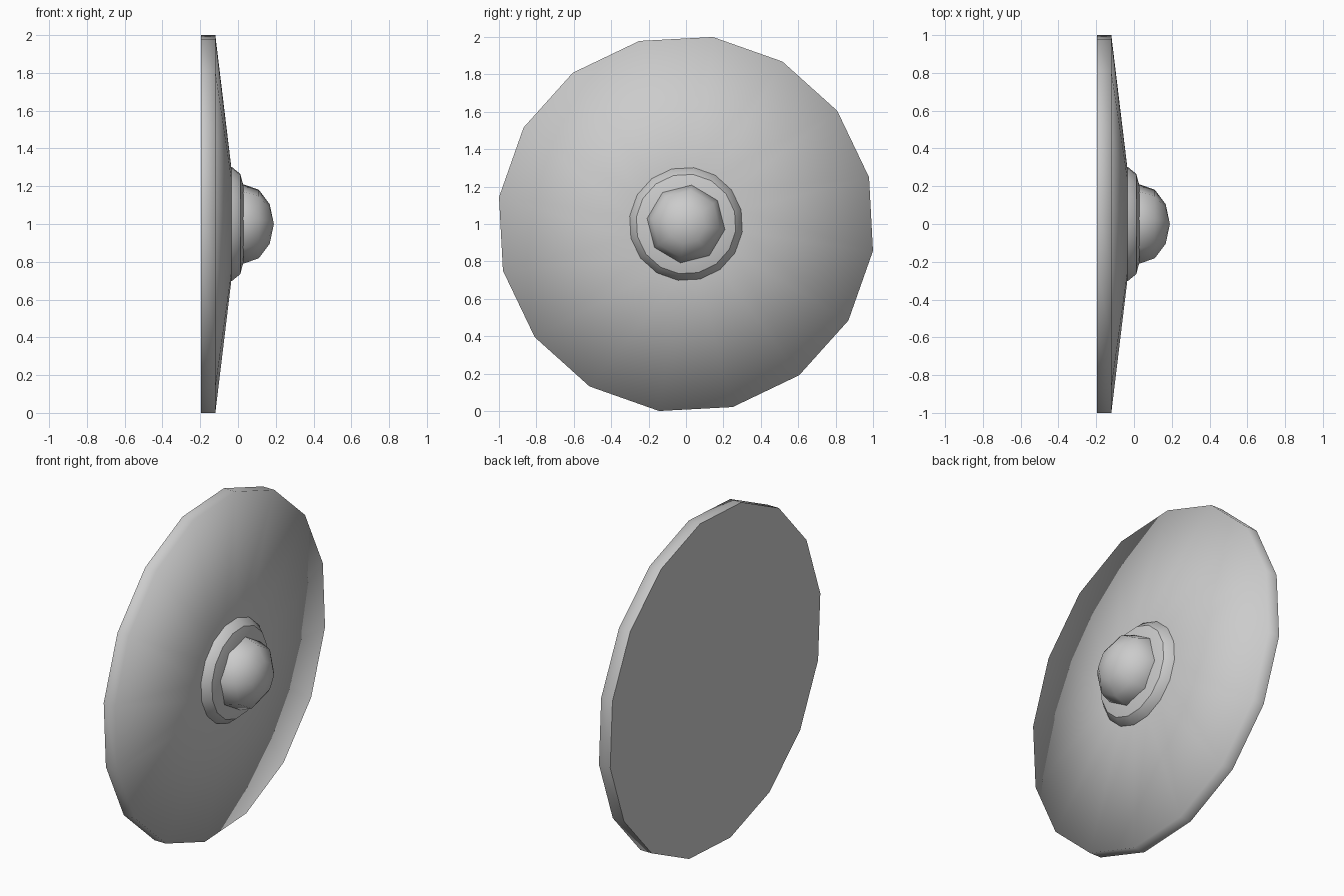
import bpy, math

if "Cube" in bpy.data.objects:
    bpy.data.objects.remove(bpy.data.objects["Cube"], do_unlink=True)

metal = bpy.data.materials.new("grey metal")
metal.use_nodes = True
GREY = (0.6, 0.6, 0.6, 1)
metal.diffuse_color = GREY
metal.node_tree.nodes["Principled BSDF"].inputs["Base Color"].default_value = GREY

PHASE = math.radians(-8.2)


def lathe(name, profile, sides, crease):
    """Spin (x, radius) points about the x axis; radius 0 closes to a tip, other ends get a cap."""
    verts, rings, faces = [], [], []
    for x, r in profile:
        count = sides if r > 0 else 1
        start = len(verts)
        for i in range(count):
            a = PHASE + math.tau * i / sides
            verts.append((x, r * math.cos(a), 1 + r * math.sin(a)))
        rings.append([start + i % count for i in range(sides)])
    for low, high in zip(rings, rings[1:]):
        for i in range(sides):
            j = (i + 1) % sides
            face = [low[i], low[j], high[j], high[i]]
            faces.append(list(dict.fromkeys(face)))
    faces.append(rings[0][::-1])
    if profile[-1][1] > 0:
        faces.append(rings[-1])
    mesh = bpy.data.meshes.new(name)
    mesh.from_pydata(verts, [], faces)
    mesh.materials.append(metal)
    obj = bpy.data.objects.new(name, mesh)
    bpy.context.collection.objects.link(obj)
    bpy.ops.object.select_all(action="DESELECT")
    obj.select_set(True)
    bpy.context.view_layer.objects.active = obj
    bpy.ops.object.shade_smooth_by_angle(angle=math.radians(crease))
    return obj


# Shallow conical plate with a flat back and softly shaded rim
lathe("shield_plate", [(-0.195, 1.01), (-0.12, 1.01), (-0.035, 0.3)], 16, 86)

# Raised collar around the centre
lathe("boss_collar", [(-0.04, 0.305), (-0.03, 0.303), (0.012, 0.268), (0.03, 0.2)], 16, 30)

# Faceted central dome
lathe("boss_dome", [(0.02, 0.21), (0.035, 0.21), (0.11, 0.183), (0.168, 0.105), (0.19, 0)], 8, 60)
